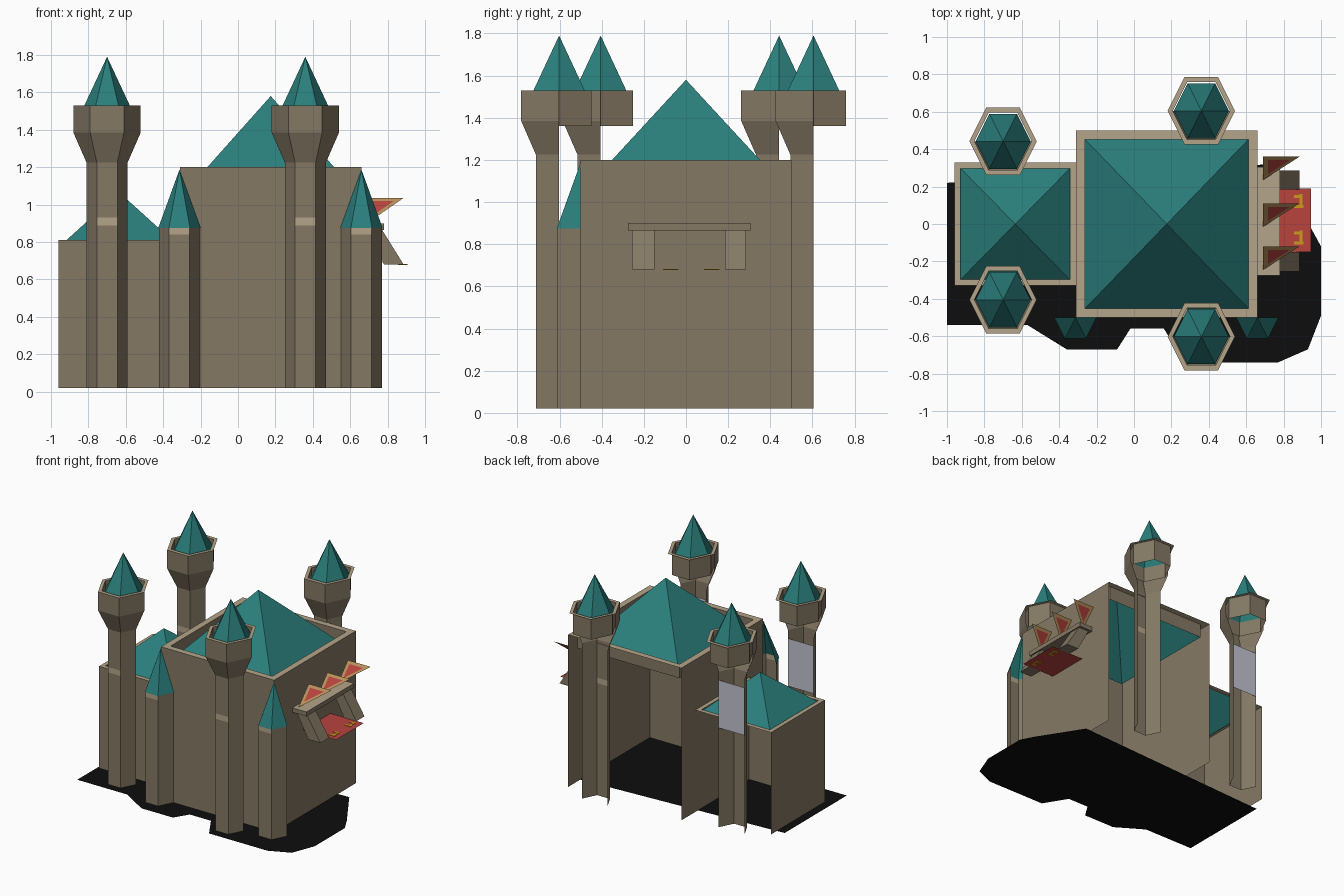
import bpy
from math import cos, sin, pi
from mathutils import Vector

cube = bpy.data.objects.get("Cube")
if cube:
    bpy.data.objects.remove(cube, do_unlink=True)


# Flat colours
def make_colour(name, code):
    srgb = [int(code[i:i + 2], 16) / 255 for i in (0, 2, 4)]
    rgba = [c / 12.92 if c <= 0.04045 else ((c + 0.055) / 1.055) ** 2.4 for c in srgb] + [1]
    mat = bpy.data.materials.new(name)
    mat.use_nodes = True
    mat.diffuse_color = rgba
    mat.node_tree.nodes["Principled BSDF"].inputs["Base Color"].default_value = rgba
    return mat


STONE = make_colour("stone", "857965")
TRIM = make_colour("pale_trim", "b5a58a")
TEAL = make_colour("teal_roof", "2a7f7c")
BLACK = make_colour("black_ground", "0d0d0d")
RED = make_colour("red_cloth", "b8433d")
GOLD = make_colour("gold", "cf9a1c")
TAN = make_colour("tan_cloth", "b8915c")
PANEL = make_colour("pale_grey_panel", "c4c4d2")


def build(name, verts, faces, mats, slots=None):
    mesh = bpy.data.meshes.new(name)
    mesh.from_pydata(verts, [], faces)
    for m in mats:
        mesh.materials.append(m)
    for poly, slot in zip(mesh.polygons, slots or [0] * len(faces)):
        poly.material_index = slot
    obj = bpy.data.objects.new(name, mesh)
    bpy.context.collection.objects.link(obj)
    return obj


def loft(name, rings, mats, closed=True, slot_rule=lambda level, side: 0):
    """Skin a list of equal-length rings, bottom to top."""
    n = len(rings[0])
    verts = [p for ring in rings for p in ring]
    faces, slots = [], []
    for level in range(len(rings) - 1):
        for side in range(n if closed else n - 1):
            a, b = level * n + side, level * n + (side + 1) % n
            faces.append((a, b, b + n, a + n))
            slots.append(slot_rule(level, side))
    return build(name, verts, faces, mats, slots)


def cone(name, ring, apex, mat, closed=True):
    n = len(ring)
    faces = [(i, (i + 1) % n, n) for i in range(n if closed else n - 1)]
    return build(name, ring + [apex], faces, [mat])


# Hexagon as deep as it is wide; the front half has three sides
def hexagon(x, y, r, z, front_only=False):
    steps = range(3, 7) if front_only else range(6)
    return [(x + r * cos(k * pi / 3), y + r * 1.155 * sin(k * pi / 3), z) for k in steps]


def rect(x0, x1, y0, y1, z):
    return [(x0, y0, z), (x1, y0, z), (x1, y1, z), (x0, y1, z)]


def box(name, x0, x1, y0, y1, z0, z1, mat, top=None):
    verts = rect(x0, x1, y0, y1, z0) + rect(x0, x1, y0, y1, z1)
    faces = [(i, (i + 1) % 4, (i + 1) % 4 + 4, i + 4) for i in range(4)]
    faces += [(3, 2, 1, 0), (4, 5, 6, 7)]
    return build(name, verts, faces, [mat, top or mat], [0] * 5 + [1])


BASE = 0.02


# Tall tower, open at the back
def tower(name, x, y, has_panel):
    profile = [(0.11, BASE), (0.11, 0.888), (0.11, 0.93), (0.11, 1.225), (0.18, 1.385), (0.18, 1.53)]
    loft(name + "_shaft", [hexagon(x, y, r, z, True) for r, z in profile], [STONE, TRIM], False,
         lambda level, side: int(level == 1 and side == 1))
    loft(name + "_parapet", [hexagon(x, y, 0.18, 1.53), hexagon(x, y, 0.153, 1.53),
                             hexagon(x, y, 0.153, 1.36)], [TRIM, STONE],
         slot_rule=lambda level, side: level)
    cone(name + "_roof", hexagon(x, y, 0.147, 1.475), (x, y, 1.79), TEAL)
    if has_panel:
        build(name + "_back_panel", [(x + 0.11, y, 0.79), (x - 0.11, y, 0.79),
                                     (x - 0.11, y, 1.16), (x + 0.11, y, 1.16)], [(0, 1, 2, 3)], [PANEL])


tower("front_right_tower", -0.70, -0.405, True)
tower("back_right_tower", -0.70, 0.442, True)
tower("front_left_tower", 0.36, -0.602, True)
tower("back_left_tower", 0.36, 0.605, False)

# Half turrets on the front corners of the main keep
for name, x in (("right_turret", -0.313), ("left_turret", 0.66)):
    loft(name + "_shaft", [hexagon(x, -0.5, 0.11, z, True) for z in (BASE, 0.84, 0.877)],
         [STONE, TRIM], False, lambda level, side: int(level == 1 and side == 1))
    cone(name + "_roof", hexagon(x, -0.5, 0.113, 0.875, True), (x, -0.5, 1.187), TEAL, False)


# Keep: open-backed walls, flat rim, sunken pyramid roof
def keep(name, x0, x1, depth, top, rim, roof_z, apex_z, path):
    loft(name + "_walls", [[(x, y, z) for x, y in path] for z in (BASE, top)], [STONE], False)
    inner = (x0 + rim, x1 - rim, -depth + rim, depth - rim)
    loft(name + "_parapet", [rect(x0, x1, -depth, depth, top), rect(*inner, top), rect(*inner, roof_z)],
         [TRIM, STONE], slot_rule=lambda level, side: level)
    cone(name + "_roof", rect(*inner, roof_z), ((x0 + x1) / 2, 0, apex_z), TEAL)


keep("main_keep", -0.31, 0.66, 0.5, 1.2, 0.048, 1.09, 1.58,
     [(-0.31, 0.5), (-0.31, -0.5), (0.66, -0.5), (0.66, 0.5)])
keep("small_keep", -0.96, -0.31, 0.33, 0.81, 0.032, 0.80, 1.065,
     [(-0.96, 0.33), (-0.96, -0.33), (-0.31, -0.33)])

# Side gallery: shelf, two sloping brackets and a hanging cloth
box("gallery_shelf", 0.66, 0.78, -0.275, 0.305, 0.865, 0.90, STONE, TRIM)
for name, y0, y1 in (("front_bracket", -0.255, -0.15), ("back_bracket", 0.185, 0.285)):
    profile = [(0.68, 0.865), (0.77, 0.865), (0.885, 0.68), (0.78, 0.68)]
    verts = [(x, y, z) for y in (y0, y1) for x, z in profile]
    sides = [(i, i + 4, (i + 1) % 4 + 4, (i + 1) % 4) for i in range(4)]
    build(name, verts, sides + [(3, 2, 1, 0)[::-1], (4, 5, 6, 7)[::-1]], [STONE])
build("red_banner", rect(0.66, 0.945, -0.15, 0.19, 0.68), [(0, 1, 2, 3)], [RED])

# Gold emblems showing on both sides of the banner
for name, y in (("front_emblem", -0.075), ("back_emblem", 0.12)):
    box(name + "_bar", 0.855, 0.905, y - 0.035, y - 0.018, 0.677, 0.683, GOLD)
    box(name + "_stem", 0.885, 0.90, y - 0.018, y + 0.04, 0.677, 0.683, GOLD)
    box(name + "_foot", 0.855, 0.89, y + 0.02, y + 0.035, 0.677, 0.683, GOLD)

# Three pennants, each with a red patch on both faces
for i, y in enumerate((-0.12, 0.11, 0.36)):
    corners = [Vector((0.69, y, 1.035)), Vector((0.69, y - 0.125, 0.90)), Vector((0.885, y, 1.035))]
    build(f"pennant_{i + 1}", corners, [(0, 1, 2)], [TAN])
    middle = sum(corners, Vector()) / 3
    normal = (corners[1] - corners[0]).cross(corners[2] - corners[0]).normalized()
    patch = [middle + (c - middle) * 0.6 for c in corners]
    build(f"pennant_patch_{i + 1}", [p + normal * s for s in (0.003, -0.003) for p in patch],
          [(0, 1, 2), (5, 4, 3)], [RED])

# Ground patch
outline = [(-1, 0.22), (-1, -0.54), (-0.57, -0.54), (-0.36, -0.67), (-0.09, -0.67), (-0.02, -0.56),
           (0.16, -0.56), (0.27, -0.74), (0.77, -0.74), (0.93, -0.67), (1, -0.49), (1, -0.12),
           (0.94, -0.01), (0.73, 0.32)]
build("ground_patch", [(x, y, 0) for x, y in outline], [tuple(range(len(outline)))], [BLACK])
